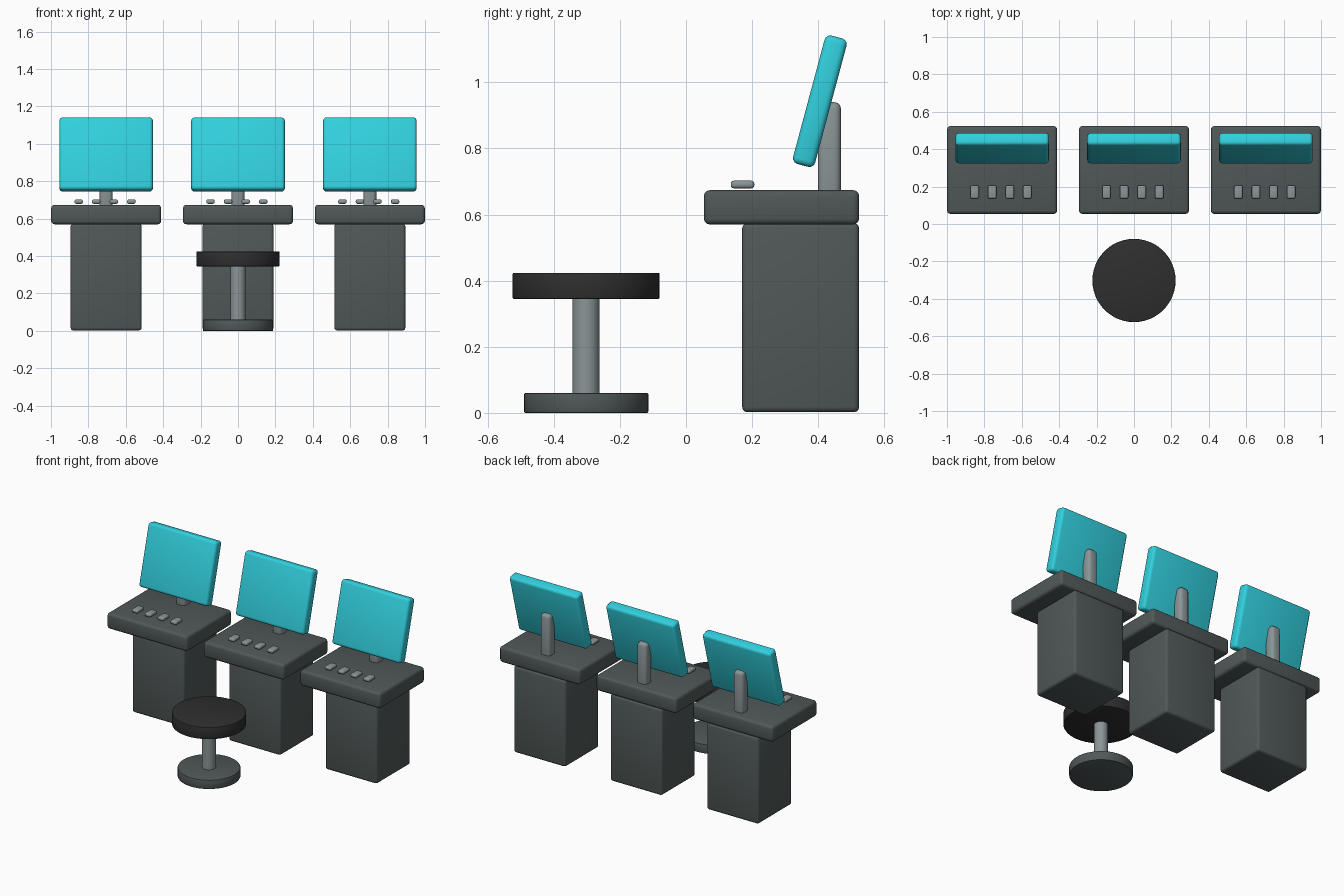
import bpy, math

if "Cube" in bpy.data.objects:
    bpy.data.objects.remove(bpy.data.objects["Cube"])


def material(name, rgb):
    m = bpy.data.materials.new(name)
    m.diffuse_color = (*rgb, 1)
    m.use_nodes = True
    m.node_tree.nodes["Principled BSDF"].inputs["Base Color"].default_value = m.diffuse_color
    return m


GREY = material("dark grey", (0.080, 0.098, 0.096))
CYAN = material("screen cyan", (0.031, 0.630, 0.730))
METAL = material("light grey", (0.255, 0.300, 0.310))
BLACK = material("seat black", (0.028, 0.028, 0.028))


def finish(ob, name, mat, bevel, segments):
    ob.name = name
    ob.data.materials.append(mat)
    bpy.ops.object.transform_apply(location=False, rotation=False, scale=True)
    if bevel:
        mod = ob.modifiers.new("bevel", 'BEVEL')
        mod.width, mod.segments = bevel, segments
        mod.limit_method = 'ANGLE'
        bpy.ops.object.modifier_apply(modifier=mod.name)
    bpy.ops.object.shade_smooth_by_angle(angle=math.radians(40))
    return ob


def box(name, mat, loc, size, bevel, tilt=0):
    bpy.ops.mesh.primitive_cube_add(size=1, location=loc, rotation=(tilt, 0, 0))
    ob = bpy.context.object
    ob.scale = size
    return finish(ob, name, mat, bevel, 3)


def disc(name, mat, y, radius, z0, z1, bevel):
    bpy.ops.mesh.primitive_cylinder_add(vertices=48, radius=radius, depth=z1 - z0,
                                        location=(0, y, (z0 + z1) / 2))
    return finish(bpy.context.object, name, mat, bevel, 2)


# Three identical consoles
for side, x in (("left", -0.705), ("middle", 0), ("right", 0.705)):
    box(f"{side}_pedestal", GREY, (x, 0.347, 0.288), (0.38, 0.354, 0.572), 0.016)
    box(f"{side}_desk", GREY, (x, 0.289, 0.622), (0.588, 0.47, 0.104), 0.018)
    box(f"{side}_monitor_stand", METAL, (x, 0.434, 0.785), (0.07, 0.07, 0.31), 0.02)
    box(f"{side}_monitor", CYAN, (x, 0.405, 0.943), (0.5, 0.069, 0.402), 0.018,
        math.radians(-15))
    # Row of keys in front of the monitor
    for i in range(4):
        box(f"{side}_key_{i + 1}", METAL, (x - 0.147 + i * 0.094, 0.171, 0.691),
            (0.045, 0.071, 0.023), 0.009)

# Stool
STOOL_Y = -0.302
disc("stool_base", GREY, STOOL_Y, 0.188, 0, 0.06, 0.004)
disc("stool_pole", METAL, STOOL_Y, 0.041, 0.002, 0.36, 0)
disc("stool_seat", BLACK, STOOL_Y, 0.2225, 0.345, 0.424, 0.004)

# The monitors lean back, away from the stool
for ob in bpy.data.objects:
    if ob.name.endswith("_monitor"):
        ob.rotation_euler.x = math.radians(-15)
